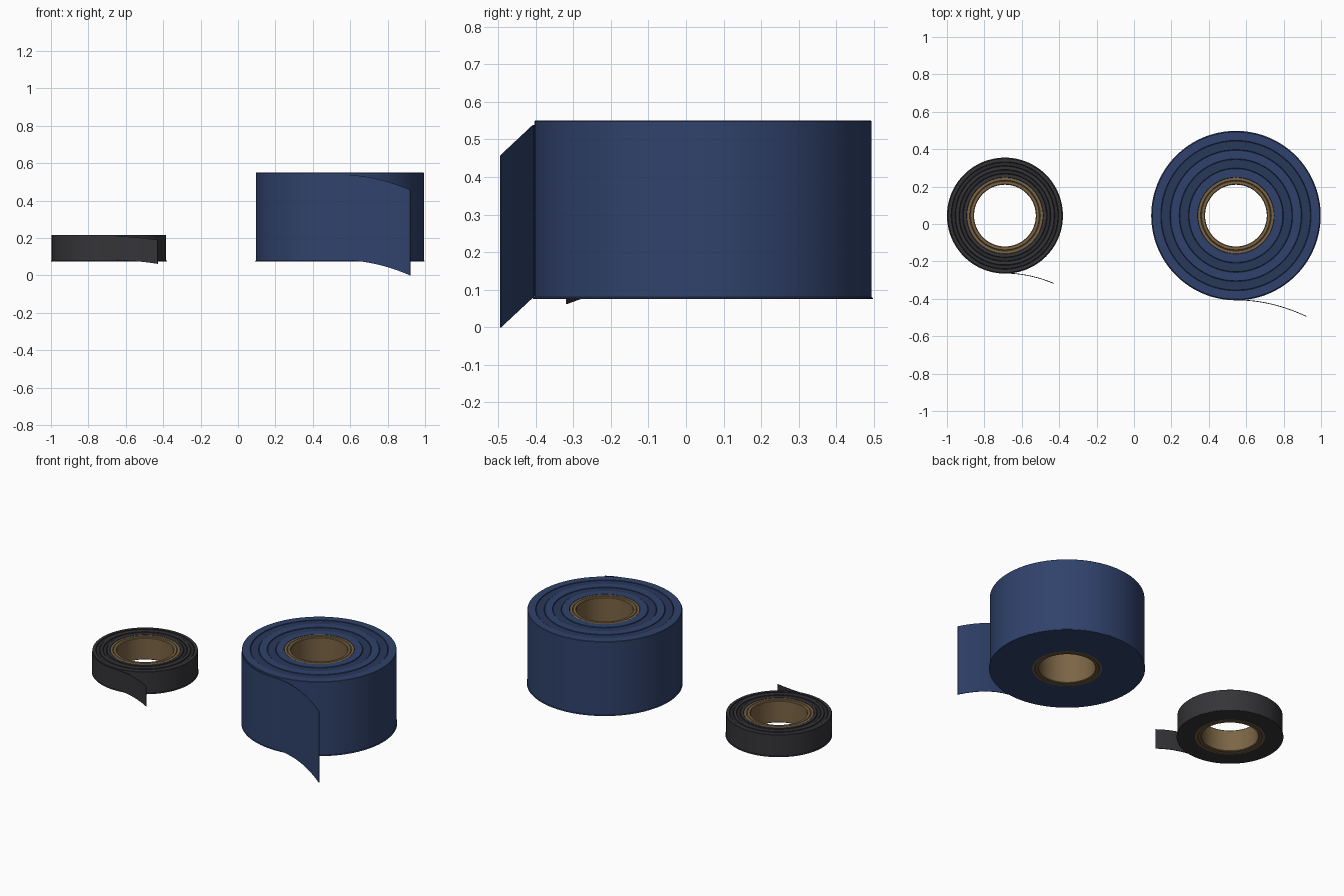
import bpy, bmesh
from math import cos, sin, radians, pi

if "Cube" in bpy.data.objects:
    bpy.data.objects.remove(bpy.data.objects["Cube"])

SEG = 128


def material(name, rgb):
    m = bpy.data.materials.new(name)
    m.diffuse_color = (*rgb, 1)
    m.use_nodes = True
    m.node_tree.nodes["Principled BSDF"].inputs["Base Color"].default_value = m.diffuse_color
    return m


def finish(name, bm, loc, mats, angle=30):
    bmesh.ops.recalc_face_normals(bm, faces=bm.faces)
    me = bpy.data.meshes.new(name)
    bm.to_mesh(me)
    bm.free()
    ob = bpy.data.objects.new(name, me)
    bpy.context.collection.objects.link(ob)
    ob.location = loc
    for m in mats:
        me.materials.append(m)
    bpy.ops.object.select_all(action='DESELECT')
    ob.select_set(True)
    bpy.context.view_layer.objects.active = ob
    bpy.ops.object.shade_smooth_by_angle(angle=radians(angle))
    return ob


def lathe(name, profile, loc, mats):
    """Closed (radius, z, material) profile spun round z."""
    bm = bmesh.new()
    rings = [[bm.verts.new((r * cos(2 * pi * i / SEG), r * sin(2 * pi * i / SEG), z))
              for i in range(SEG)] for r, z, _ in profile]
    n = len(rings)
    for k in range(n):
        a, b = rings[k], rings[(k + 1) % n]
        for i in range(SEG):
            j = (i + 1) % SEG
            f = bm.faces.new((a[i], a[j], b[j], b[i]))
            f.material_index = profile[k][2]
    return finish(name, bm, loc, mats, 20)


def strip(name, path, height, thick, loc, mat):
    """Thin tape along a path of (x, y, z, normal x, normal y)."""
    bm = bmesh.new()
    loops = []
    for x, y, z, nx, ny in path:
        loops.append([bm.verts.new(p) for p in (
            (x, y, z), (x + nx * thick, y + ny * thick, z),
            (x + nx * thick, y + ny * thick, z + height), (x, y, z + height))])
    for a, b in zip(loops, loops[1:]):
        for i in range(4):
            j = (i + 1) % 4
            bm.faces.new((a[i], a[j], b[j], b[i]))
    bm.faces.new(loops[0])
    bm.faces.new(loops[-1])
    return finish(name, bm, loc, [mat])


def tape_roll(name, cx, R, top, bands, tail, mats, core_mat):
    loc, z0, r_in = (cx, 0.045, 0), 0.075, 0.203
    lip = 0.004

    # wound tape: outer wall, bottom lip, stepped layer bands on the top
    prof = [(r_in, z0, 0), (R + lip, z0, 0), (R + lip, z0 + 0.003, 0),
            (R, z0 + 0.006, 0), (R, top - 0.002, 0)]
    w = (R - r_in) / bands
    for k in range(bands):
        z = top if k % 2 == 0 else top - 0.003
        ro = R - k * w
        prof += [(ro - 0.002, z, k % 2), (ro - w + 0.002, z, 1),
                 (ro - w, top - 0.005, 1)]
    lathe(name + "_wound_tape", prof, loc, mats)

    # cardboard core with a shallow groove in each rim
    a, b, m, zt = 0.165, r_in, 0.186, top - 0.001
    lathe(name + "_cardboard_core", [
        (a, z0 + 0.004, 0), (a + 0.004, z0, 0), (m - 0.003, z0, 0), (m, z0 + 0.004, 0),
        (m + 0.003, z0, 0), (b, z0, 0), (b, zt, 0), (m + 0.003, zt, 0),
        (m, zt - 0.004, 0), (m - 0.003, zt, 0), (a + 0.004, zt, 0), (a, zt - 0.004, 0)],
        loc, [core_mat])

    # loose end: hugs the roll, then peels outward and droops
    length, out, drop, zb, height = tail
    path = []
    for i in range(16):
        t = radians(216 + 54 * i / 15)
        path.append((R * cos(t), R * sin(t), zb, cos(t), sin(t)))
    for i in range(1, 17):
        t = i / 16
        dx, dy = length, -2 * out * t
        d = (dx * dx + dy * dy) ** 0.5
        path.append((length * t, -R - out * t * t, zb - drop * t * t, dy / d, -dx / d))
    strip(name + "_loose_end", path, height, 0.004, loc, mats[0])


card = material("cardboard", (0.20, 0.13, 0.06))
blue = [material("blue_tape", (0.03, 0.055, 0.15)),
        material("blue_tape_dark", (0.022, 0.04, 0.105))]
black = [material("black_tape", (0.035, 0.035, 0.04)),
         material("black_tape_dark", (0.024, 0.024, 0.028))]

tape_roll("wide_roll", 0.545, 0.449, 0.55, 5, (0.377, 0.088, 0.082, 0.082, 0.457), blue, card)
tape_roll("narrow_roll", -0.69, 0.306, 0.217, 5, (0.262, 0.055, 0.02, 0.082, 0.128), black, card)
